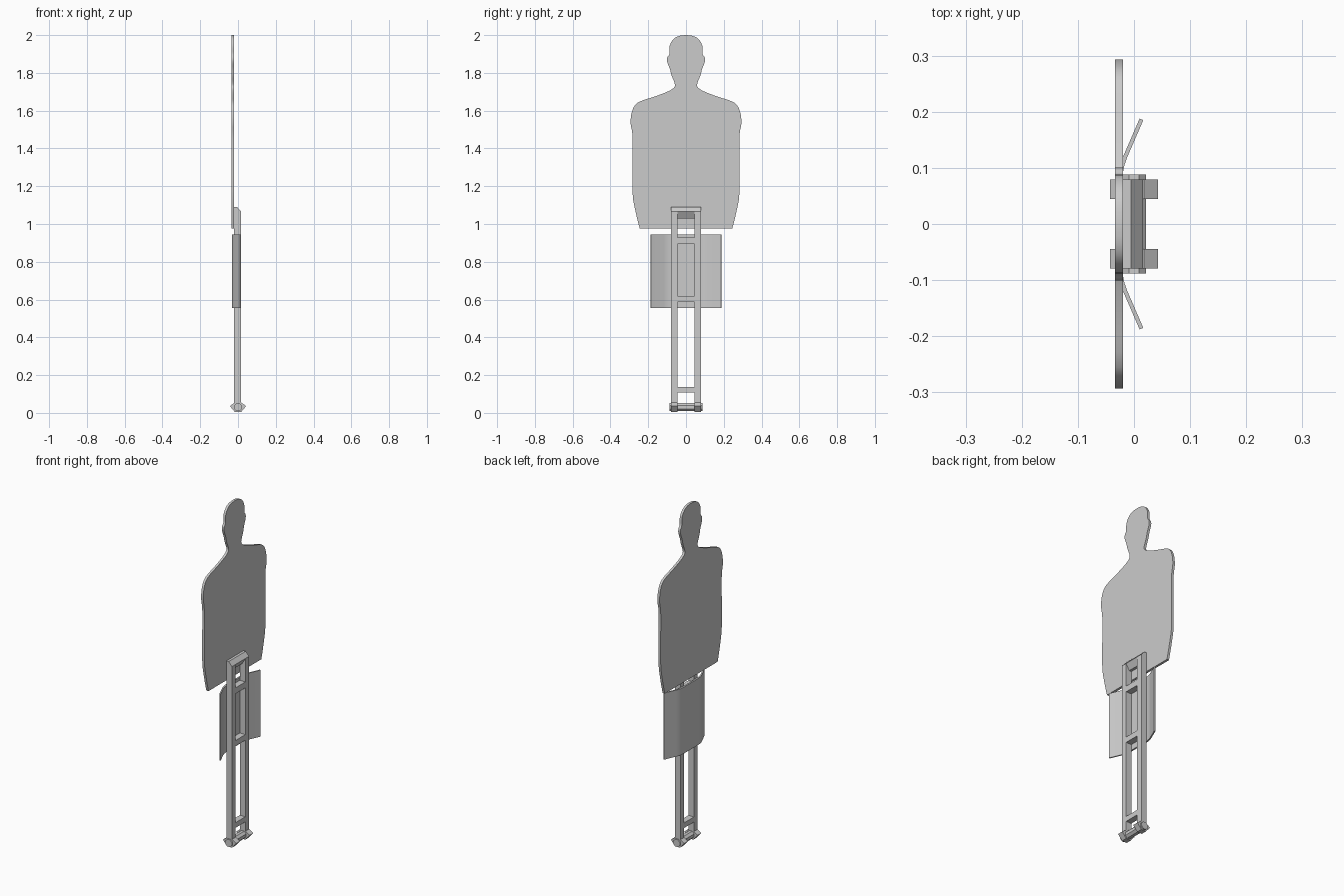
import bpy, bmesh, math
from mathutils import Vector

if "Cube" in bpy.data.objects:
    bpy.data.objects.remove(bpy.data.objects["Cube"])


def prism(name, pts, axis, lo, hi, smooth=False):
    """Extrude a closed 2D outline along x (pts = y,z), y (x,z) or z (x,y)."""
    def place(p, d):
        return {'x': (d, p[0], p[1]), 'y': (p[0], d, p[1]), 'z': (p[0], p[1], d)}[axis]
    bm = bmesh.new()
    a = [bm.verts.new(place(p, lo)) for p in pts]
    b = [bm.verts.new(place(p, hi)) for p in pts]
    bm.faces.new(a)
    bm.faces.new(b[::-1])
    n = len(pts)
    for i in range(n):
        j = (i + 1) % n
        bm.faces.new((a[i], b[i], b[j], a[j]))
    bmesh.ops.recalc_face_normals(bm, faces=bm.faces)
    me = bpy.data.meshes.new(name)
    bm.to_mesh(me)
    bm.free()
    ob = bpy.data.objects.new(name, me)
    bpy.context.collection.objects.link(ob)
    if smooth:
        bpy.ops.object.select_all(action='DESELECT')
        ob.select_set(True)
        bpy.context.view_layer.objects.active = ob
        bpy.ops.object.shade_smooth_by_angle(angle=math.radians(30))
    return ob


def rect(x0, x1, z0, z1):
    return [(x0, z0), (x1, z0), (x1, z1), (x0, z1)]


def spline(p, steps=3):
    """Catmull-Rom smoothing of an open path."""
    q = [Vector(v) for v in p]
    q = [q[0]] + q + [q[-1]]
    out = []
    for i in range(1, len(q) - 2):
        a, b, c, d = q[i - 1:i + 3]
        for s in range(steps):
            t = s / steps
            out.append(0.5 * (2 * b + (c - a) * t + (2 * a - 5 * b + 4 * c - d) * t ** 2
                              + (3 * b - a - 3 * c + d) * t ** 3))
    return [tuple(v) for v in out + [q[-1]]]


# Silhouette board: half outline, mirrored
half = [(0.245, 0.976), (0.268, 1.07), (0.284, 1.18), (0.282, 1.45), (0.293, 1.53),
        (0.286, 1.595), (0.255, 1.643), (0.165, 1.675), (0.095, 1.702), (0.063, 1.723),
        (0.06, 1.745), (0.076, 1.785), (0.085, 1.82), (0.1, 1.86), (0.098, 1.885),
        (0.088, 1.9), (0.086, 1.945), (0.065, 1.98), (0.035, 1.996), (0, 2.0)]
half = spline(half)
prism("silhouette_board", half + [(-y, z) for y, z in half[-2::-1]], 'x', -0.034, -0.02, True)

# Post rails with chamfered tops, and hexagonal foot cuffs
rail = [(-0.02, 0.03), (0.016, 0.03), (0.016, 1.066), (-0.005, 1.09), (-0.02, 1.09)]
cuff = [(-0.043, 0.03), (-0.022, 0.054), (0.022, 0.054),
        (0.043, 0.03), (0.022, 0.004), (-0.022, 0.004)]
cuff = [(-0.043, 0.036), (-0.018, 0.054), (0.018, 0.054), (0.043, 0.036),
        (0.016, 0.004), (-0.016, 0.004)]
for side, s in (("left", -1), ("right", 1)):
    lo, hi = sorted((s * 0.045, s * 0.079))
    prism("post_rail_" + side, rail, 'y', lo, hi)
    prism("foot_cuff_" + side, cuff, 'y', lo, hi)

# Cross bars between the rails
for i, (z0, z1) in enumerate(((0.108, 0.138), (0.587, 0.62), (0.894, 0.929))):
    prism("cross_bar_%d" % (i + 1), rect(-0.02, 0.016, z0, z1), 'y', -0.045, 0.045)
prism("top_bar", [(-0.02, 1.03), (-0.005, 1.03), (0.016, 1.066), (-0.005, 1.09), (-0.02, 1.09)],
      'y', -0.045, 0.045)

# Foot axle
axle = [(0.023 * math.cos(i * math.pi / 4 + math.pi / 8),
         0.03 + 0.023 * math.sin(i * math.pi / 4 + math.pi / 8)) for i in range(8)]
prism("foot_axle", axle, 'y', -0.088, 0.088)

# Bent panel: smooth centre strip with angled wings
outer = [(-0.0315, 0), (-0.0315, 0.07), (-0.030, 0.088), (-0.026, 0.104), (-0.019, 0.121), (0.010, 0.188)]
inner = [(0.0165, 0.185), (-0.0125, 0.118), (-0.017, 0.105), (-0.0205, 0.088), (-0.022, 0.07), (-0.022, 0)]
right = outer[1:] + inner[:-1]
prism("bent_panel", right + [(x, -y) for x, y in right[::-1]], 'z', 0.555, 0.945, True)
